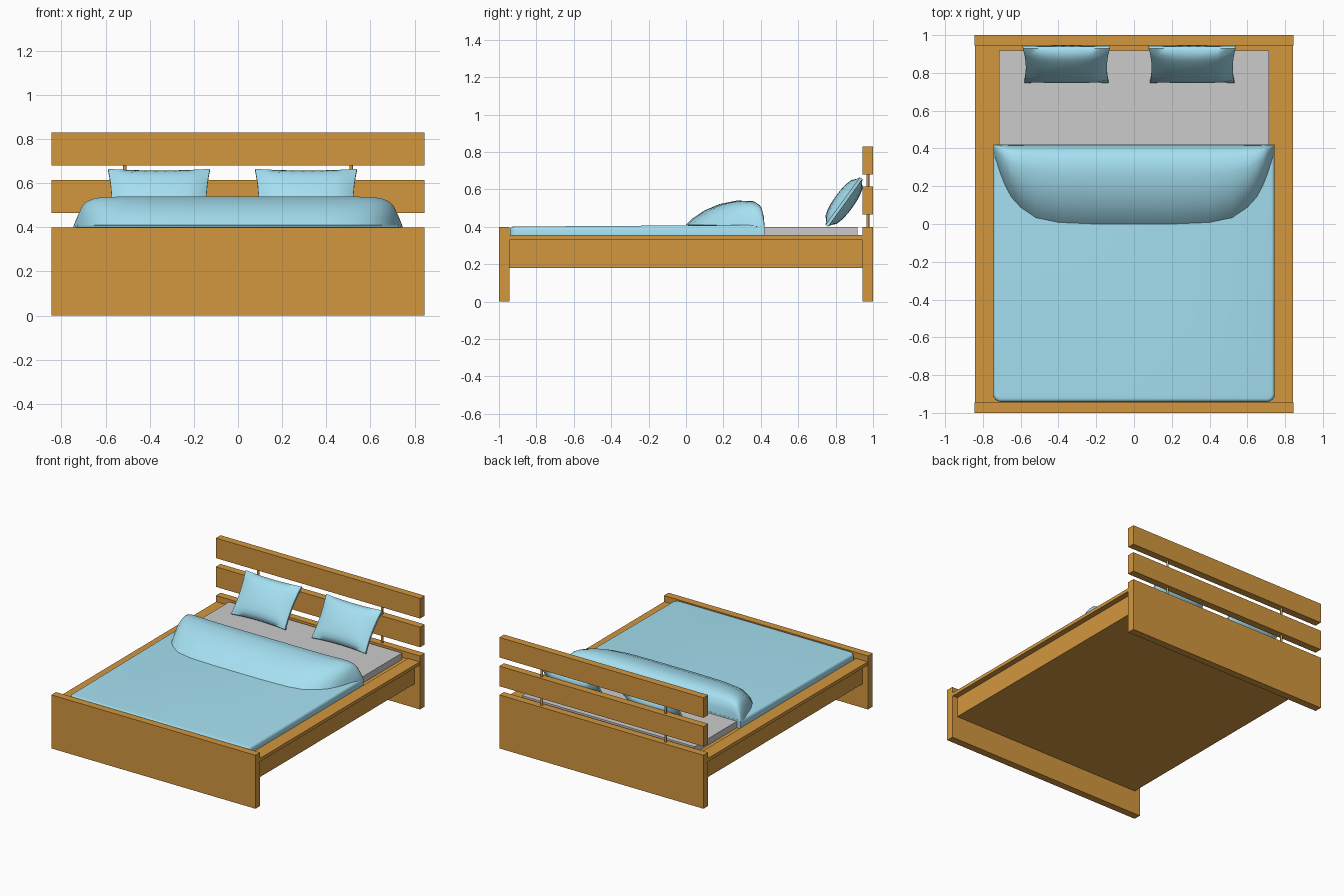
import bpy, bmesh, math
from mathutils import Matrix, Vector

if "Cube" in bpy.data.objects:
    bpy.data.objects.remove(bpy.data.objects["Cube"])


def material(name, rgb):
    m = bpy.data.materials.new(name)
    m.diffuse_color = (*rgb, 1)
    m.use_nodes = True
    m.node_tree.nodes["Principled BSDF"].inputs["Base Color"].default_value = m.diffuse_color
    return m


WOOD = material("wood", (0.65, 0.31, 0.05))
BLUE = material("blue_fabric", (0.38, 0.75, 0.89))


def finish(name, bm, mat=None, smooth=None):
    bmesh.ops.recalc_face_normals(bm, faces=bm.faces)
    me = bpy.data.meshes.new(name)
    bm.to_mesh(me)
    bm.free()
    ob = bpy.data.objects.new(name, me)
    bpy.context.collection.objects.link(ob)
    if mat:
        me.materials.append(mat)
    if smooth:
        bpy.ops.object.select_all(action='DESELECT')
        ob.select_set(True)
        bpy.context.view_layer.objects.active = ob
        bpy.ops.object.shade_smooth_by_angle(angle=math.radians(smooth))
    return ob


def box_bm(x, y, z):
    bm = bmesh.new()
    bmesh.ops.create_cube(bm, size=1)
    for v in bm.verts:
        v.co = [r[0] + (c + 0.5) * (r[1] - r[0]) for c, r in zip(v.co, (x, y, z))]
    return bm


def box(name, x, y, z, mat=None):
    return finish(name, box_bm(x, y, z), mat)


# Footboard, headboard and its two slats
W = (-0.845, 0.845)
box("footboard", W, (-1, -0.945), (0, 0.4), WOOD)
for name, z in (("headboard_panel", (0, 0.4)),
                ("headboard_lower_slat", (0.465, 0.615)),
                ("headboard_upper_slat", (0.68, 0.83))):
    box(name, W, (0.945, 1), z, WOOD)

# Solid base, ledges and deck
box("bed_base", (-0.8, 0.8), (-0.945, 0.945), (0.18, 0.33), WOOD)
box("deck", (-0.745, 0.745), (-0.945, 0.945), (0.33, 0.35), WOOD)
for side, s in (("left", -1), ("right", 1)):
    box(side + "_ledge", sorted((s * 0.745, s * 0.842)), (-0.945, 0.945), (0.33, 0.355), WOOD)
    # Rods holding the headboard slats
    bm = bmesh.new()
    bmesh.ops.create_cone(bm, cap_ends=True, segments=12, radius1=0.008, radius2=0.008,
                          depth=0.3, matrix=Matrix.Translation((s * 0.513, 0.972, 0.54)))
    finish(side + "_headboard_rod", bm, WOOD, 40)

# Mattress
box("mattress", (-0.715, 0.715), (-0.9, 0.918), (0.35, 0.398))

# Blanket body: rounded slab rising slightly toward the fold
bm = box_bm((-0.745, 0.745), (-0.942, 0.42), (0.35, 0.401))
for v in bm.verts:
    if v.co.z > 0.39 and v.co.y > 0:
        v.co.z = 0.41
foot_corners = [e for e in bm.edges if all(v.co.y < 0 for v in e.verts)
                and abs(e.verts[0].co.z - e.verts[1].co.z) > 0.02]
bmesh.ops.bevel(bm, geom=foot_corners, offset=0.04, segments=4, affect='EDGES', profile=0.5)
rim = [e for e in bm.edges if all(v.co.z > 0.39 for v in e.verts)
       and not all(v.co.y > 0.4 for v in e.verts)]
bmesh.ops.bevel(bm, geom=rim, offset=0.018, segments=3, affect='EDGES', profile=0.5)
finish("blanket", bm, BLUE, 50)

# Folded-back blanket: puffy profile lofted across the bed
profile = [(0.0, 0.41), (0.035, 0.445), (0.1, 0.488), (0.18, 0.522), (0.27, 0.54),
           (0.35, 0.538), (0.39, 0.515), (0.413, 0.46), (0.42, 0.40), (0.2, 0.40), (0.06, 0.40)]
half = [(0.2, 1, 1), (0.4, 0.98, 1), (0.52, 0.92, 0.995), (0.60, 0.79, 0.98),
        (0.65, 0.66, 0.94), (0.685, 0.50, 0.84), (0.705, 0.38, 0.7),
        (0.725, 0.24, 0.4), (0.745, 0.10, 0.05)]
stations = [(-x, d, h) for x, d, h in reversed(half)] + [(0, 1, 1)] + half
bm = bmesh.new()
rings = [[bm.verts.new((x, 0.42 - (0.42 - y) * d, 0.40 + (z - 0.40) * h)) for y, z in profile]
         for x, d, h in stations]
n = len(profile)
for a, b in zip(rings, rings[1:]):
    for i in range(n):
        j = (i + 1) % n
        bm.faces.new((a[i], a[j], b[j], b[i]))
bm.faces.new(rings[0])
bm.faces.new(rings[-1])
finish("blanket_fold", bm, BLUE, 60)


# Pillows: pinched cushions leaning on the headboard
def pillow(name, cx):
    bm = bmesh.new()
    bmesh.ops.create_cube(bm, size=2)
    bmesh.ops.subdivide_edges(bm, edges=bm.edges[:], cuts=9, use_grid_fill=True)
    # keep one layer of side faces by flattening the thickness
    tilt = Matrix.Rotation(math.radians(54), 3, 'X')
    for v in bm.verts:
        u, w, t = v.co
        puff = max(0, (1 - u * u) * (1 - w * w)) ** 0.45
        p = Vector((u * (0.215 + 0.012 * w * w + 0.004 * w),
                    w * (0.148 + 0.009 * u * u),
                    t * (0.008 + 0.046 * puff)))
        v.co = tilt @ p + Vector((cx, 0.845, 0.533))
    finish(name, bm, BLUE, 50)


pillow("left_pillow", -0.358)
pillow("right_pillow", 0.308)
